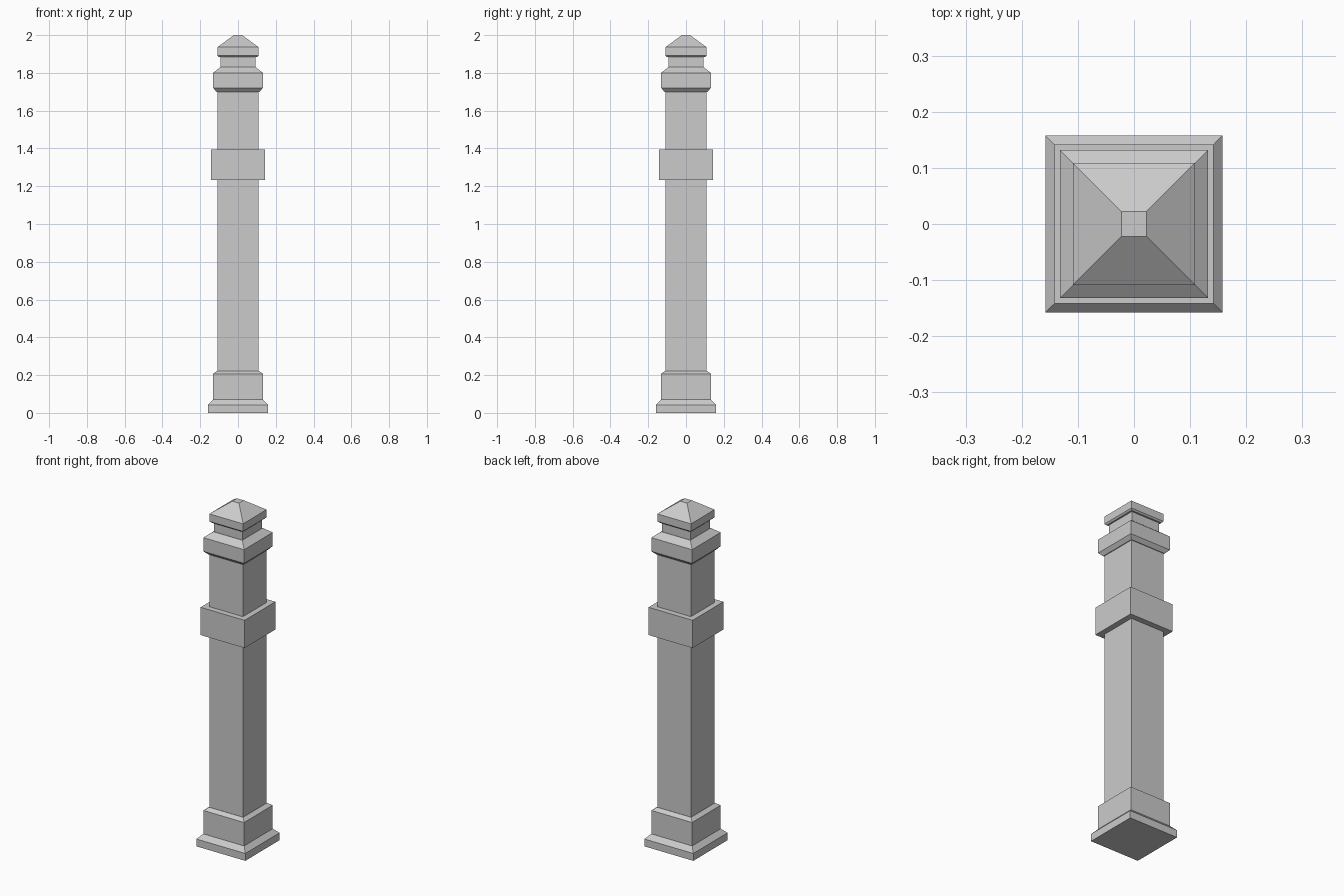
import bpy
import bmesh

cube = bpy.data.objects.get("Cube")
if cube:
    bpy.data.objects.remove(cube, do_unlink=True)

stone = bpy.data.materials.new("grey_stone")
stone.use_nodes = True
GREY = (0.6, 0.6, 0.6, 1.0)
stone.diffuse_color = GREY
stone.node_tree.nodes["Principled BSDF"].inputs["Base Color"].default_value = GREY


def square_part(name, profile):
    """Closed square solid through (half width, height) rings, bottom to top."""
    bm = bmesh.new()
    rings = [[bm.verts.new((sx * h, sy * h, z))
              for sx, sy in ((-1, -1), (1, -1), (1, 1), (-1, 1))]
             for h, z in profile]
    bm.faces.new(rings[0][::-1])
    bm.faces.new(rings[-1])
    for low, high in zip(rings, rings[1:]):
        for i in range(4):
            j = (i + 1) % 4
            bm.faces.new((low[i], low[j], high[j], high[i]))
    mesh = bpy.data.meshes.new(name)
    bm.to_mesh(mesh)
    bm.free()
    mesh.materials.append(stone)
    obj = bpy.data.objects.new(name, mesh)
    bpy.context.collection.objects.link(obj)
    return obj


# Stepped foot
square_part("plinth", [(0.158, 0), (0.158, 0.043), (0.132, 0.07)])
square_part("pedestal", [(0.132, 0.07), (0.132, 0.207), (0.11, 0.223)])

# Shaft with its raised band
square_part("shaft", [(0.109, 0.223), (0.109, 1.70)])
square_part("band", [(0.142, 1.232), (0.142, 1.394)])

# Moulded collar, neck and pointed cap
square_part("collar", [(0.113, 1.70), (0.132, 1.72), (0.132, 1.80), (0.094, 1.83)])
square_part("neck", [(0.092, 1.83), (0.092, 1.89)])
square_part("cap", [(0.101, 1.884), (0.109, 1.892), (0.109, 1.936), (0.022, 2.0)])
